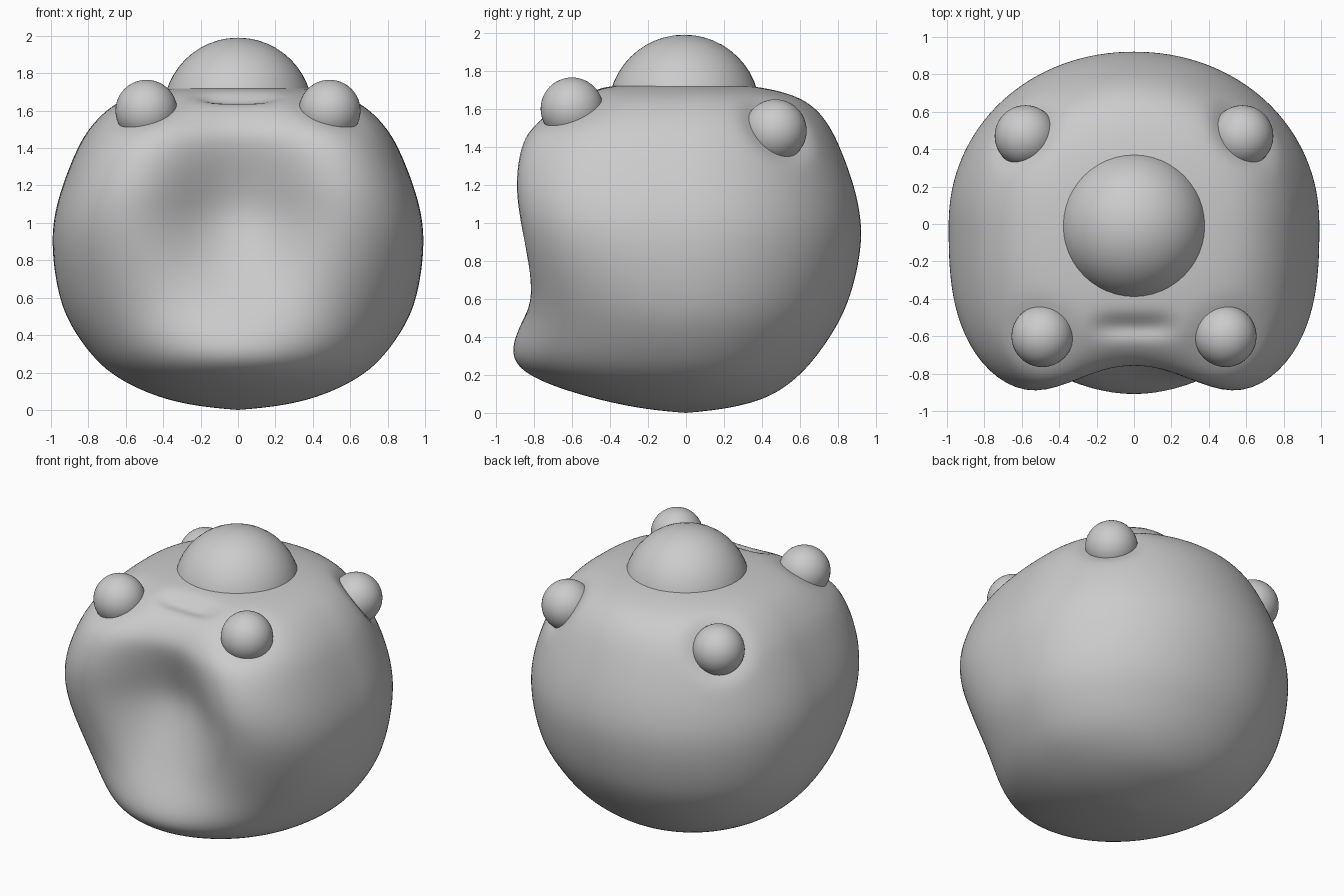
import bpy, bmesh, math
from mathutils import Vector

if "Cube" in bpy.data.objects:
    bpy.data.objects.remove(bpy.data.objects["Cube"])

# Body sections: z, half width, back depth, front depth, front squareness, front dent
SECTIONS = [
    (0.00, 0.00, 0.00, 0.00, 2.0, 0.00),
    (0.02, 0.22, 0.20, 0.22, 2.0, 0.00),
    (0.06, 0.40, 0.38, 0.42, 2.0, 0.00),
    (0.12, 0.55, 0.50, 0.64, 2.0, 0.00),
    (0.20, 0.69, 0.60, 0.84, 2.0, 0.00),
    (0.30, 0.79, 0.69, 0.93, 2.0, 0.00),
    (0.45, 0.895, 0.79, 0.91, 2.1, 0.03),
    (0.60, 0.96, 0.865, 0.89, 2.4, 0.09),
    (0.88, 1.00, 0.93, 0.95, 2.9, 0.26),
    (1.05, 0.98, 0.915, 0.99, 3.0, 0.34),
    (1.20, 0.94, 0.885, 1.02, 3.0, 0.33),
    (1.40, 0.86, 0.81, 1.00, 2.9, 0.24),
    (1.50, 0.80, 0.76, 0.93, 2.8, 0.17),
    (1.60, 0.71, 0.69, 0.81, 2.6, 0.12),
    (1.67, 0.60, 0.58, 0.67, 2.5, 0.09),
    (1.71, 0.46, 0.42, 0.52, 2.2, 0.05),
    (1.73, 0.28, 0.25, 0.30, 2.0, 0.00),
    (1.735, 0.00, 0.00, 0.00, 2.0, 0.00),
]
STEPS, SEGMENTS = 6, 128
# Studs: name, position on the right side, radius, hollow depth around it
STUDS = [("front_stud", (0.49, -0.60, 1.60), 0.165, 0.02),
         ("back_stud", (0.58, 0.47, 1.485), 0.165, 0.045)]


def mirror_section(s):
    return (s[0], -s[1], -s[2], -s[3], s[4], s[5])


def smooth_sections(pts):
    ext = [mirror_section(pts[1])] + pts + [mirror_section(pts[-2])]
    out = []
    for i in range(1, len(ext) - 2):
        a, b, c, d = ext[i - 1:i + 3]
        for k in range(STEPS):
            t = k / STEPS
            out.append([0.5 * (2 * q + (r - p) * t + (2 * p - 5 * q + 4 * r - s) * t * t
                               + (3 * q - p - 3 * r + s) * t ** 3)
                        for p, q, r, s in zip(a, b, c, d)])
    # even out ripples between the sections
    for _ in range(22):
        out = [out[0]] + [[(p + 2 * q + r) / 4 for p, q, r in zip(*out[i - 1:i + 2])]
                          for i in range(1, len(out) - 1)] + [out[-1]]
    return out[1:]


def body_point(sec, ang):
    z, w, back, front, n, dent = sec
    c, s = math.cos(ang), math.sin(ang)
    if s >= 0:
        n, depth = 2.05, back
    else:
        depth = front
    r = (abs(c) ** n + abs(s) ** n) ** (-1 / n)
    x, y = w * r * c, depth * r * s
    if s < 0:
        y += dent * abs(s) * math.exp(-(abs(x) / 0.43) ** 2.2)
    # small crease between the front studs
    if z > 1.45:
        z -= 0.04 * math.exp(-((y + 0.55) / 0.06) ** 2 - (x / 0.2) ** 4)
    # shallow hollows around the studs
    p = Vector((x, y, z))
    for _, loc, _, deep in STUDS:
        d = (Vector((abs(x), y, z)) - Vector(loc)).length
        p += (Vector((0, 0, 0.9)) - p).normalized() * deep * math.exp(-(d / 0.19) ** 4)
    return p


def build_body():
    bm = bmesh.new()
    rings = [[bm.verts.new(body_point(sec, 2 * math.pi * j / SEGMENTS))
              for j in range(SEGMENTS)] for sec in smooth_sections(SECTIONS)]
    bottom = bm.verts.new((0, 0, 0))
    top = bm.verts.new((0, 0, SECTIONS[-1][0]))
    for j in range(SEGMENTS):
        k = (j + 1) % SEGMENTS
        bm.faces.new((bottom, rings[0][k], rings[0][j]))
        bm.faces.new((top, rings[-1][j], rings[-1][k]))
        for lo, hi in zip(rings, rings[1:]):
            bm.faces.new((lo[j], lo[k], hi[k], hi[j]))
    bmesh.ops.recalc_face_normals(bm, faces=bm.faces)
    for f in bm.faces:
        f.smooth = True
    mesh = bpy.data.meshes.new("body")
    bm.to_mesh(mesh)
    bm.free()
    bpy.context.collection.objects.link(bpy.data.objects.new("body", mesh))


def ball(name, loc, radius):
    bpy.ops.mesh.primitive_uv_sphere_add(segments=48, ring_count=24, radius=radius, location=loc)
    bpy.context.object.name = name
    bpy.ops.object.shade_smooth()


build_body()
# Large dome on top
ball("top_dome", (0, -0.01, 1.59), 0.40)
# Two pairs of small studs
for name, (x, y, z), radius, _ in STUDS:
    ball(name + "_right", (x, y, z), radius)
    ball(name + "_left", (-x, y, z), radius)
